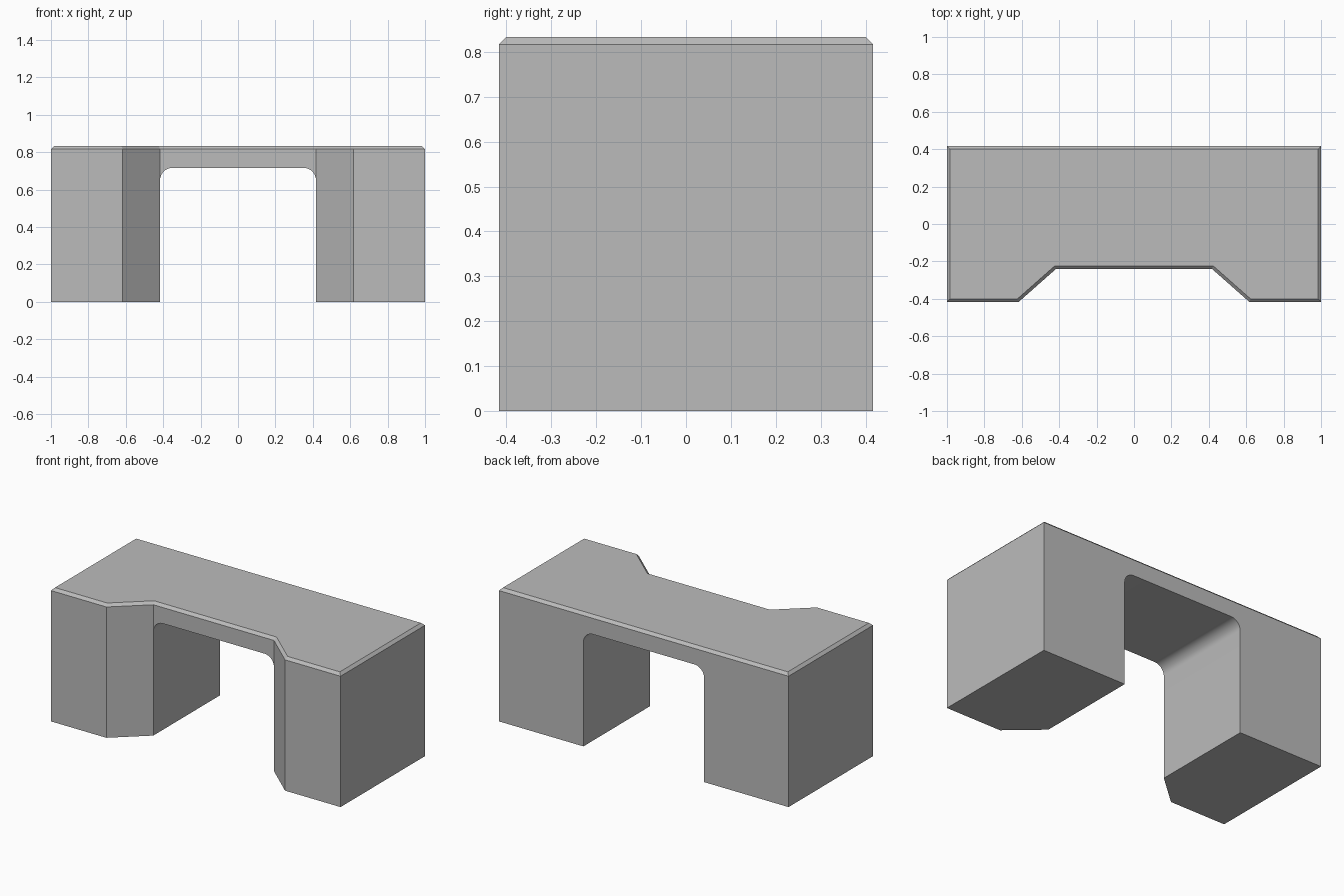
import bpy
import bmesh
from math import cos, sin, pi, radians

# Remove the default cube
cube = bpy.data.objects.get("Cube")
if cube:
    bpy.data.objects.remove(cube, do_unlink=True)

# Main sizes
HALF_W, HALF_D, HEIGHT = 1.0, 0.4167, 0.8333
LEG_IN, SPLAY = 0.4167, 0.6167      # opening edge and end of the slanted cheek
RECESS_Y = -0.24                    # front of the recessed bridge
ARCH_TOP, RADIUS, STEPS = 0.7167, 0.0667, 10
CHAMFER = 0.0167

# One plain grey material
grey = bpy.data.materials.new("grey")
grey.use_nodes = True
colour = (0.5, 0.5, 0.5, 1.0)
grey.diffuse_color = colour
grey.node_tree.nodes["Principled BSDF"].inputs["Base Color"].default_value = colour


def front_y(x):
    """Depth of the front surface: flat legs, slanted cheeks, recessed bridge."""
    t = (abs(x) - LEG_IN) / (SPLAY - LEG_IN)
    t = min(max(t, 0.0), 1.0)
    return RECESS_Y + t * (-HALF_D - RECESS_Y)


bm = bmesh.new()


def panel(points):
    bm.faces.new([bm.verts.new((x, front_y(x), z)) for x, z in points])


# Front panels of both legs
spring = ARCH_TOP - RADIUS
for s in (-1, 1):
    panel([(s * HALF_W, 0), (s * SPLAY, 0), (s * SPLAY, HEIGHT), (s * HALF_W, HEIGHT)])
    panel([(s * SPLAY, 0), (s * LEG_IN, 0), (s * LEG_IN, spring),
           (s * LEG_IN, HEIGHT), (s * SPLAY, HEIGHT)])

# Bridge panel with the rounded opening corners
corner = [(LEG_IN - RADIUS + RADIUS * cos(a), spring + RADIUS * sin(a))
          for a in (pi / 2 * i / STEPS for i in range(STEPS + 1))]
panel([(-LEG_IN, HEIGHT)] + [(-x, z) for x, z in corner]
      + corner[::-1] + [(LEG_IN, HEIGHT)])
bmesh.ops.remove_doubles(bm, verts=bm.verts[:], dist=1e-5)

# Extrude to the flat back
result = bmesh.ops.extrude_face_region(bm, geom=bm.faces[:])
for v in result["geom"]:
    if isinstance(v, bmesh.types.BMVert):
        v.co.y = HALF_D
bmesh.ops.recalc_face_normals(bm, faces=bm.faces[:])
bmesh.ops.dissolve_limit(bm, angle_limit=radians(1), verts=bm.verts[:], edges=bm.edges[:])

# Chamfer around the table top
top = max(bm.faces, key=lambda f: f.calc_center_median().z)
bmesh.ops.bevel(bm, geom=list(top.edges), offset=CHAMFER, offset_type='OFFSET',
                segments=1, profile=0.5, affect='EDGES')
bmesh.ops.recalc_face_normals(bm, faces=bm.faces[:])

mesh = bpy.data.meshes.new("desk_body")
bm.to_mesh(mesh)
bm.free()
mesh.materials.append(grey)
desk = bpy.data.objects.new("desk_body", mesh)
bpy.context.collection.objects.link(desk)

# Smooth only the rounded opening corners
bpy.ops.object.select_all(action='DESELECT')
desk.select_set(True)
bpy.context.view_layer.objects.active = desk
bpy.ops.object.shade_smooth_by_angle(angle=radians(20))
